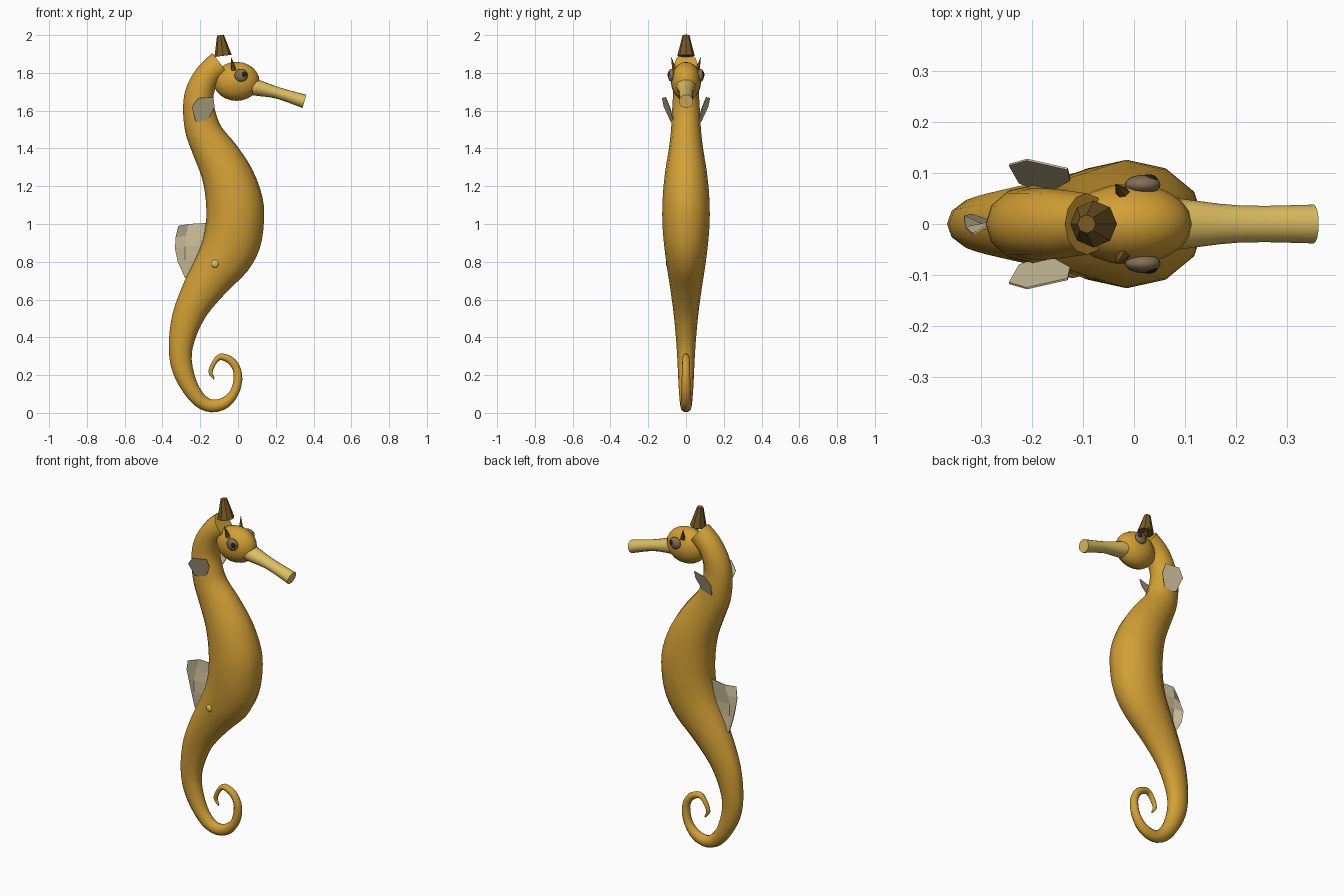
import bpy, bmesh, math
from mathutils import Vector, Matrix

if "Cube" in bpy.data.objects:
    bpy.data.objects.remove(bpy.data.objects["Cube"])


def material(name, rgb):
    m = bpy.data.materials.new(name)
    m.diffuse_color = (*rgb, 1)
    m.use_nodes = True
    m.node_tree.nodes["Principled BSDF"].inputs["Base Color"].default_value = m.diffuse_color
    return m


GOLD = material("golden_skin", (0.65, 0.35, 0.035))
YELLOW = material("pale_yellow", (0.74, 0.53, 0.12))
BROWN = material("dark_ochre", (0.19, 0.105, 0.018))
CREAM = material("cream_fin", (0.60, 0.51, 0.32))
TAUPE = material("taupe_eye", (0.24, 0.16, 0.09))
BLACK = material("black_pupil", (0.015, 0.015, 0.017))


def finish(name, bm, mat, smooth=True):
    bmesh.ops.recalc_face_normals(bm, faces=bm.faces)
    me = bpy.data.meshes.new(name)
    bm.to_mesh(me)
    bm.free()
    me.materials.append(mat)
    ob = bpy.data.objects.new(name, me)
    bpy.context.collection.objects.link(ob)
    if smooth:
        bpy.ops.object.select_all(action='DESELECT')
        ob.select_set(True)
        bpy.context.view_layer.objects.active = ob
        bpy.ops.object.shade_smooth_by_angle(angle=math.radians(50))
    return ob


def tube(name, sections, sides, steps, mat):
    """Loft ellipses; each section is (back x, back z, front x, front z, half width)."""
    n = len(sections)
    rows = []
    for i in range(n - 1):
        p0, p1, p2, p3 = (sections[max(0, min(n - 1, i + k))] for k in (-1, 0, 1, 2))
        for s in range(steps):
            t = s / steps
            rows.append([0.5 * (2 * b + (c - a) * t + (2 * a - 5 * b + 4 * c - d) * t * t
                                + (3 * b - a - 3 * c + d) * t ** 3)
                         for a, b, c, d in zip(p0, p1, p2, p3)])
    rows.append(sections[-1])
    bm = bmesh.new()
    rings = []
    for ax, az, bx, bz, w in rows:
        ring = []
        for k in range(sides):
            a = 2 * math.pi * k / sides
            f = math.cos(a) / 2
            ring.append(bm.verts.new(((ax + bx) / 2 + (bx - ax) * f, w * math.sin(a),
                                      (az + bz) / 2 + (bz - az) * f)))
        rings.append(ring)
    for r, q in zip(rings, rings[1:]):
        for k in range(sides):
            j = (k + 1) % sides
            bm.faces.new((r[k], r[j], q[j], q[k]))
    bm.faces.new(rings[0])
    bm.faces.new(rings[-1])
    return finish(name, bm, mat)


def ellipsoid(name, loc, radii, mat, u=20, v=12):
    bm = bmesh.new()
    bmesh.ops.create_uvsphere(bm, u_segments=u, v_segments=v, radius=1,
                              matrix=Matrix.Translation(loc) @ Matrix.Diagonal((*radii, 1)))
    return finish(name, bm, mat)


def cone(name, base, tip, r1, r2, sides, mat):
    base, tip = Vector(base), Vector(tip)
    d = tip - base
    rot = d.to_track_quat('Z', 'Y').to_matrix().to_4x4()
    bm = bmesh.new()
    bmesh.ops.create_cone(bm, cap_ends=True, segments=sides, radius1=r1, radius2=r2, depth=d.length,
                          matrix=Matrix.Translation((base + tip) / 2) @ rot)
    return finish(name, bm, mat, False)


def sheet(name, rows, mat):
    """Thin fin made from strips between successive point rows."""
    bm = bmesh.new()
    vs = [[bm.verts.new(p) for p in row] for row in rows]
    for r, q in zip(vs, vs[1:]):
        for k in range(len(r) - 1):
            bm.faces.new((r[k], r[k + 1], q[k + 1], q[k]))
    ob = finish(name, bm, mat, False)
    mod = ob.modifiers.new("thickness", 'SOLIDIFY')
    mod.thickness = 0.004
    mod.offset = 0
    return ob


# Neck, belly and curled tail as one lofted body
tube("body", [
    (-.135, 1.905, -.05, 1.79, .06), (-.20, 1.845, -.10, 1.755, .068),
    (-.255, 1.765, -.125, 1.70, .07), (-.285, 1.68, -.13, 1.645, .07),
    (-.29, 1.58, -.115, 1.58, .075), (-.275, 1.47, -.085, 1.51, .08),
    (-.235, 1.36, -.01, 1.42, .092), (-.19, 1.24, .075, 1.29, .112),
    (-.17, 1.12, .13, 1.14, .124), (-.17, 1.0, .137, 1.01, .125),
    (-.195, .89, .115, .87, .115), (-.245, .78, .05, .75, .10),
    (-.295, .67, -.06, .64, .083), (-.345, .53, -.17, .51, .065),
    (-.366, .38, -.23, .38, .052), (-.356, .25, -.245, .28, .045),
    (-.31, .14, -.22, .17, .04), (-.23, .04, -.18, .10, .034),
    (-.14, .003, -.135, .07, .03), (-.05, .03, -.075, .085, .028),
    (.008, .11, -.035, .13, .025), (.022, .205, -.023, .205, .022),
    (-.015, .285, -.045, .255, .02), (-.09, .315, -.09, .28, .018),
    (-.135, .275, -.115, .26, .015), (-.157, .215, -.135, .215, .012),
    (-.128, .175, -.124, .187, .006)], 12, 3, GOLD)

# Head and tubular snout
ellipsoid("head", (-.008, 0, 1.755), (.122, .08, .103), GOLD)
tube("snout", [(.06, 1.785, .05, 1.69, .052), (.105, 1.766, .088, 1.68, .049),
               (.22, 1.723, .203, 1.664, .036), (.362, 1.684, .342, 1.614, .038)], 16, 3, YELLOW)

# Blunt crown on top
cone("crown", (-.079, 0, 1.89), (-.093, 0, 2.0), .046, .018, 8, BROWN)

# Paired features
for side, tag in ((-1, "near"), (1, "far")):
    cone("brow_spike_" + tag, (-.022, side * .06, 1.815), (-.036, side * .078, 1.882),
         .014, .001, 6, BROWN)
    ellipsoid("eye_" + tag, (.017, side * .077, 1.787), (.035, .019, .034), TAUPE)
    ellipsoid("pupil_" + tag, (.029, side * .085, 1.791), (.018, .0125, .018), BLACK, 14, 8)
    outline = [[(-.125, 1.62), (-.13, 1.672)], [(-.17, 1.53), (-.21, 1.667)],
               [(-.225, 1.545), (-.245, 1.62)]]
    sheet("side_fin_" + tag,
          [[(x, side * (.05 + .25 * (-.125 - x) + .4 * (z - 1.53)), z) for x, z in row]
           for row in outline], CREAM)

# Gently pleated back fin: (outer x, root x, height)
pleats = [(-.315, -.17, 1.0), (-.33, -.18, .94), (-.333, -.19, .88),
          (-.318, -.20, .81), (-.28, -.215, .725)]
rows = []
for i, (x0, x1, z) in enumerate(pleats):
    y = .02 * math.cos(i * 1.2)
    rows.append([(x0, -y, z - .01), ((x0 + x1) / 2 - .02, y * .6, z), (x1, 0, z + .005)])
sheet("back_fin", rows, CREAM)

# Small pale bump on the near flank
ellipsoid("flank_spot", (-.12, -.094, .79), (.022, .012, .022), YELLOW, 8, 6)
